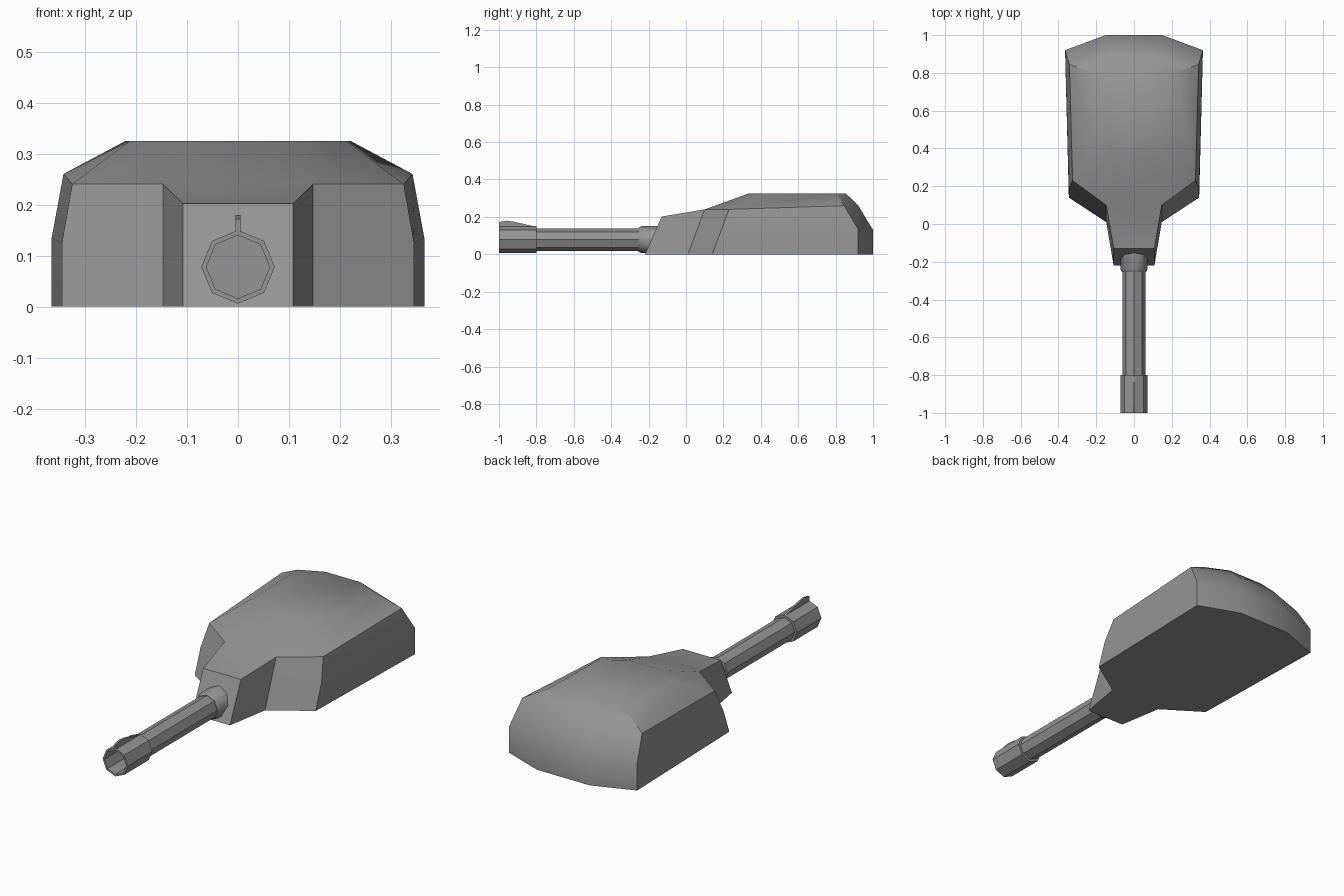
import bpy, bmesh, math
from mathutils import Vector

if "Cube" in bpy.data.objects:
    bpy.data.objects.remove(bpy.data.objects["Cube"])

grey = bpy.data.materials.new("steel_grey")
grey.diffuse_color = (0.30, 0.30, 0.30, 1)
grey.use_nodes = True
grey.node_tree.nodes["Principled BSDF"].inputs["Base Color"].default_value = grey.diffuse_color


def make(name, bm):
    bmesh.ops.recalc_face_normals(bm, faces=bm.faces)
    me = bpy.data.meshes.new(name)
    bm.to_mesh(me)
    bm.free()
    me.materials.append(grey)
    ob = bpy.data.objects.new(name, me)
    bpy.context.collection.objects.link(ob)
    bpy.ops.object.select_all(action='DESELECT')
    ob.select_set(True)
    bpy.context.view_layer.objects.active = ob
    bpy.ops.object.shade_smooth_by_angle(angle=math.radians(40))
    return ob


def strip(bm, a, b):
    for i in range(len(a)):
        j = (i + 1) % len(a)
        bm.faces.new((a[i], a[j], b[j], b[i]))


# Turret shell: half outlines from the mantlet round to the rear, mirrored
def ring(bm, half):
    pts = half + [(-x, y, z) for x, y, z in reversed(half)]
    return [bm.verts.new(p) for p in pts]


bm = bmesh.new()
base = ring(bm, [(.108, -.22, 0), (.147, .01, 0), (.345, .14, 0), (.365, .92, 0), (.15, 1, 0)])
belt = ring(bm, [(.108, -.164, .125), (.147, .057, .125), (.345, .187, .125),
                 (.365, .92, .135), (.15, 1, .13)])
rim = ring(bm, [(.108, -.13, .202), (.147, .10, .24), (.325, .23, .24),
                (.342, .845, .26), (.125, .92, .262)])
roof = ring(bm, [(.10, .335, .325), (.212, .41, .325), (.22, .80, .325), (.10, .855, .325)])
strip(bm, base, belt)
strip(bm, belt, rim)
strip(bm, rim[1:-1], roof)
bm.faces.new((rim[0], rim[1], rim[-2], rim[-1]))  # mantlet top
bm.faces.new(roof)
bm.faces.new(base)
make("turret_shell", bm)


# Eight-sided gun parts, lathed along y from (y, radius) profiles
def lathe(name, profile):
    bm = bmesh.new()
    rings = []
    for y, r in profile:
        rings.append([bm.verts.new((r * math.sin(i * math.pi / 4), y,
                                    .078 + r * math.cos(i * math.pi / 4))) for i in range(8)])
    for a, b in zip(rings, rings[1:]):
        strip(bm, a, b)
    bm.faces.new(rings[0])
    bm.faces.new(rings[-1])
    return make(name, bm)


lathe("barrel", [(-.81, .06), (-.1, .06)])
lathe("barrel_collar", [(-.255, .063), (-.24, .072), (-.1, .072)])
lathe("muzzle", [(-.82, .062), (-1, .062), (-1, .072), (-.80, .072)])

# Thin front sight fin on the muzzle
bm = bmesh.new()
outline = [(-1, .145), (-1, .172), (-.96, .18), (-.92, .174), (-.80, .147), (-.80, .14)]
face = bm.faces.new([bm.verts.new((-.005, y, z)) for y, z in outline])
out = bmesh.ops.extrude_face_region(bm, geom=[face])
bmesh.ops.translate(bm, vec=Vector((.01, 0, 0)),
                    verts=[v for v in out["geom"] if isinstance(v, bmesh.types.BMVert)])
make("front_sight", bm)
